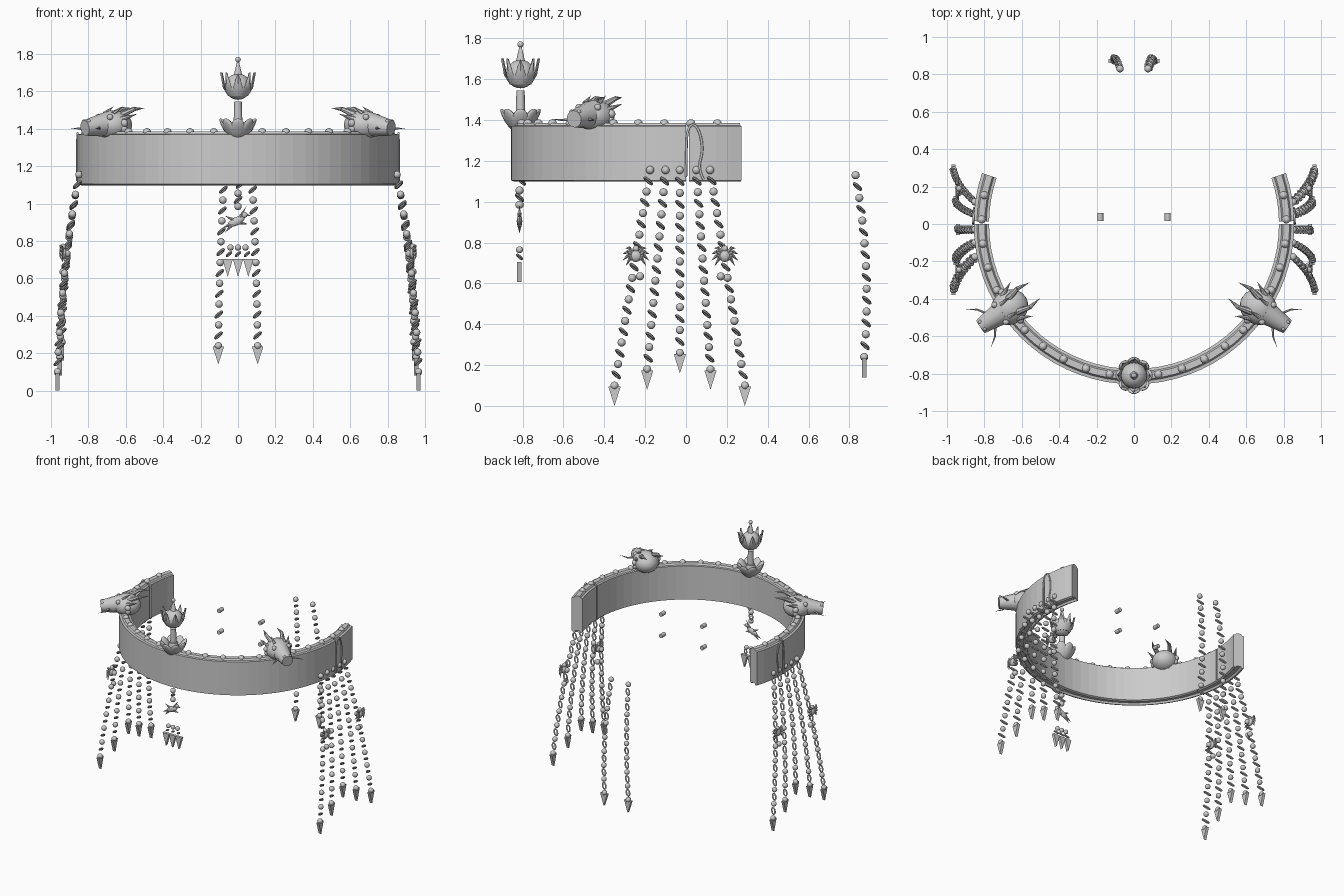
import bpy, bmesh, math
from mathutils import Vector as V, Matrix as M

if "Cube" in bpy.data.objects:
    bpy.data.objects.remove(bpy.data.objects["Cube"])

# ---------- helpers ----------
def finish(bm, name, smooth=True, mat=None):
    if mat is not None:
        bm.transform(mat)
    bmesh.ops.recalc_face_normals(bm, faces=bm.faces)
    me = bpy.data.meshes.new(name)
    bm.to_mesh(me)
    bm.free()
    ob = bpy.data.objects.new(name, me)
    bpy.context.collection.objects.link(ob)
    if smooth:
        bpy.ops.object.select_all(action='DESELECT')
        ob.select_set(True)
        bpy.context.view_layer.objects.active = ob
        bpy.ops.object.shade_smooth_by_angle(angle=math.radians(40))
    return ob

def aim(c, d):
    return M.Translation(c) @ V(d).to_track_quat('Z', 'Y').to_matrix().to_4x4()

def ball(bm, c, r, scale=(1, 1, 1), rot=None, u=12, v=8):
    m = M.Translation(c) @ (rot or M()) @ M.Diagonal((*scale, 1))
    bmesh.ops.create_uvsphere(bm, u_segments=u, v_segments=v, radius=r, matrix=m)

def spike(bm, a, b, r1, r2=0.0, seg=8):
    a, b = V(a), V(b)
    bmesh.ops.create_cone(bm, cap_ends=True, segments=seg, radius1=r1, radius2=r2,
                          depth=(b - a).length, matrix=aim((a + b) / 2, b - a))

def link(bm, c, d=(1, -1, 1), long=0.028, wide=0.011, r=0.006, n=12, k=6):
    m = aim(c, d)
    rings = []
    for i in range(n):
        a = math.tau * i / n
        o = V((wide * math.cos(a), 0, long * math.sin(a)))
        u = V((math.cos(a), 0, math.sin(a)))
        rings.append([bm.verts.new(m @ (o + u * r * math.cos(math.tau * j / k)
                     + V((0, r * math.sin(math.tau * j / k), 0)))) for j in range(k)])
    for i in range(n):
        for j in range(k):
            p, q = rings[i], rings[(i + 1) % n]
            bm.faces.new((p[j], q[j], q[(j + 1) % k], p[(j + 1) % k]))

def plate(bm, top, axis, w=0.03, h=0.095, t=0.011):
    # flat triangular drop, thin along axis
    top, n = V(top), V(axis)
    s = n.cross(V((0, 0, 1)))
    tri = [top + s * w, top - s * w, top - V((0, 0, h))]
    f, b = ([bm.verts.new(p + n * e) for p in tri] for e in (t, -t))
    bm.faces.new(f)
    bm.faces.new(b)
    for i in range(3):
        bm.faces.new((f[i], f[(i + 1) % 3], b[(i + 1) % 3], b[i]))

def polar(deg, r, z):
    a = math.radians(deg)
    return V((r * math.sin(a), -r * math.cos(a), z))

# ---------- band in three sections ----------
PROFILE = [(.775, 1.105), (.79, 1.098), (.80, 1.112), (.83, 1.112), (.84, 1.098), (.857, 1.105),
           (.857, 1.37), (.84, 1.372), (.832, 1.385), (.798, 1.385), (.79, 1.372), (.775, 1.37)]

def band(name, a0, a1, n):
    bm = bmesh.new()
    rows = [[bm.verts.new(polar(a0 + (a1 - a0) * i / n, r, z)) for r, z in PROFILE] for i in range(n + 1)]
    k = len(PROFILE)
    for p, q in zip(rows, rows[1:]):
        for j in range(k):
            bm.faces.new((p[j], p[(j + 1) % k], q[(j + 1) % k], q[j]))
    bm.faces.new(rows[0])
    bm.faces.new(rows[-1])
    finish(bm, name, smooth=False)

band("front_band", -90, 90, 36)
band("right_temple_band", 91, 108.5, 4)
band("left_temple_band", -108.5, -91, 4)

# beads along the top rim
bm = bmesh.new()
for i in range(-11, 12):
    if i:
        ball(bm, polar(i * 9.17, .815, 1.382), .022)
finish(bm, "rim_beads")

# ---------- hinges and loose hinge pins ----------
for s, side in ((-1, "left"), (1, "right")):
    cu = bpy.data.curves.new(side + "_hinge_scroll", 'CURVE')
    cu.dimensions = '3D'
    cu.bevel_depth = .006
    cu.bevel_resolution = 2
    sp = cu.splines.new('NURBS')
    pts = [(.0, 1.12), (.003, 1.25), (.0, 1.36), (.04, 1.39), (.075, 1.33), (.085, 1.22), (.055, 1.17), (.085, 1.11)]
    sp.points.add(len(pts) - 1)
    for p, (y, z) in zip(sp.points, pts):
        p.co = (s * math.sqrt(.859 ** 2 - y * y), y, z, 1)
    sp.use_endpoint_u = True
    bpy.context.collection.objects.link(bpy.data.objects.new(side + "_hinge_scroll", cu))
    bm = bmesh.new()
    for z in (1.15, 1.32):
        spike(bm, (s * .18, .015, z), (s * .18, .06, z), .016, .016, 12)
    finish(bm, side + "_pins")

# ---------- hanging bead strands ----------
def strand(name, p0, p1, bulge, axis):
    bm = bmesh.new()
    p0, p1 = V(p0), V(p1)
    n = round((p1 - p0).length / .112)
    at = lambda t: p0.lerp(p1, t) + V(bulge) * (4 * t * (1 - t))
    for i in range(n + 1):
        ball(bm, at(i / n), .02)
        if i < n:
            link(bm, at((i + .5) / n))
    plate(bm, at(1) - V((0, 0, .005)), axis)
    finish(bm, name)

SIDE = [(-.176, -.35, .1), (-.10, -.19, .18), (-.03, -.03, .26), (.05, .12, .18), (.118, .288, .1)]
for s, side in ((-1, "left"), (1, "right")):
    for i, (y0, y1, z1) in enumerate(SIDE):
        strand(f"{side}_strand_{i + 1}", (s * .85, y0, 1.155), (s * (.965 - .012 * (2 - abs(i - 2))), y1, z1),
               (s * .02, 0, 0), (1, 0, 0))
    strand(f"{side}_back_strand", (s * .075, .83, 1.13), (s * .105, .872, .24), (s * .005, .03, 0), (0, 1, 0))
    # small winged insects on the outer strands
    for j, y in enumerate((-.245, .19)):
        bm = bmesh.new()
        c = V((s * .935, y, .735))
        ball(bm, c, .03, (.7, 1, 1))
        ball(bm, c + V((0, 0, .035)), .016)
        for e in (-1, 1):
            for k, a in enumerate((40, 12, -15, -42)):
                d = V((0, e * math.cos(math.radians(a)), math.sin(math.radians(a))))
                knee = c + d * .04 + V((s * .012, 0, .012))
                spike(bm, c + d * .015, knee, .009, .008, 6)
                spike(bm, knee, c + d * .068 - V((0, 0, .006)), .009, 0, 6)
        ball(bm, c + V((0, .02 if y < 0 else -.02, -.1)), .02)
        finish(bm, f"{side}_insect_{j + 1}")

# ---------- centre pendant ----------
Y = -.815
bm = bmesh.new()
link(bm, (.02, Y, 1.11), (1, -1, 1), .045)
for z in (1.055, .985):
    ball(bm, (0, Y, z), .02)
link(bm, (0, Y, 1.02))
for x in (-.04, 0, .04):
    ball(bm, (x, Y, .765), .017)
    link(bm, (x * 1.2, Y, .73), (1, -1, 1), .02, .008, .005)
    plate(bm, (x * 1.38, Y, .705), (0, 1, 0), .028, .097)
finish(bm, "centre_pendant")

# flat bird charm
bm = bmesh.new()
ball(bm, (-.01, 0, .905), .04, (1.2, .35, .55), M.Rotation(math.radians(-25), 4, 'Y'))
ball(bm, (.035, 0, .94), .016, (1, .6, 1))
spike(bm, (.045, 0, .94), (.068, 0, .935), .008)
for a, b in (((0, .91), (.045, .985)), ((-.02, .91), (-.07, .935)), ((-.03, .895), (-.09, .865)),
             ((-.03, .89), (-.07, .845)), ((.0, .90), (.055, .89))):
    spike(bm, (a[0], 0, a[1]), (b[0], 0, b[1]), .012)
finish(bm, "bird_charm", mat=M.Translation((0, Y, 0)))

# ---------- lotus finial ----------
bm = bmesh.new()
for i in range(8):
    r = M.Rotation(math.tau * i / 8, 4, 'Z')
    ball(bm, r @ V((.062, 0, 1.4)), .065, (.25, .62, 1), r @ M.Rotation(math.radians(32), 4, 'Y'))
ball(bm, (0, 0, 1.37), .045)
spike(bm, (0, 0, 1.38), (0, 0, 1.44), .045, .03, 16)
spike(bm, (0, 0, 1.42), (0, 0, 1.545), .024, .02, 16)
finish(bm, "lower_lotus", mat=M.Translation((0, -.81, 0)))

bm = bmesh.new()
ball(bm, (0, 0, 1.625), .07, u=20, v=12)
for i in range(8):
    r = M.Rotation(math.tau * i / 8, 4, 'Z')
    path = [(.045, 1.575, .022), (.073, 1.62, .026), (.08, 1.66, .015), (.088, 1.70, 0)]
    row = [[bm.verts.new(r @ V((x + o, y * w, z))) for o, y in ((0, -1), (.008, 0), (0, 1), (-.006, 0))]
           for x, z, w in path]
    for p, q in zip(row, row[1:]):
        for j in range(4):
            bm.faces.new((p[j], p[(j + 1) % 4], q[(j + 1) % 4], q[j]))
    bm.faces.new(row[0])
spike(bm, (0, 0, 1.68), (0, 0, 1.765), .024, .004, 12)
ball(bm, (0, 0, 1.77), .015)
finish(bm, "upper_lotus", mat=M.Translation((0, -.81, 0)))

# ---------- horned beast heads, local +x points outward ----------
for s, side in ((-1, "left"), (1, "right")):
    bm = bmesh.new()
    ball(bm, (0, 0, 0), .093, (1.1, 1, .85), u=20, v=12)
    spike(bm, (.04, 0, .005), (.185, 0, -.015), .068, .042, 14)
    for e in (-1, 1):
        ball(bm, (.06, e * .055, .042), .017)
        ball(bm, (.175, e * .022, .02), .011)
        spike(bm, (-.01, e * .04, .05), (-.09, e * .06, .085), .02, .012)
        spike(bm, (-.09, e * .06, .085), (-.165, e * .05, .09), .012)
        spike(bm, (.0, e * .07, .03), (-.08, e * .11, .06), .017)
        spike(bm, (.03, e * .04, .06), (-.03, e * .045, .10), .014)
        mid = (.15, e * .085, -.02)
        spike(bm, (.12, e * .04, -.015), mid, .008, .006, 6)
        spike(bm, mid, (.205, e * .125, -.015), .006, 0, 6)
    for i in range(9):
        a = math.radians(180 + 22.5 * i)
        ball(bm, (-.01, .088 * math.cos(a), .078 * math.sin(a) + .01), .021)
    ang = math.atan2(-.445, s * .665)
    finish(bm, side + "_beast_head",
           mat=M.Translation((s * .665, -.445, 1.42)) @ M.Rotation(ang, 4, 'Z'))
